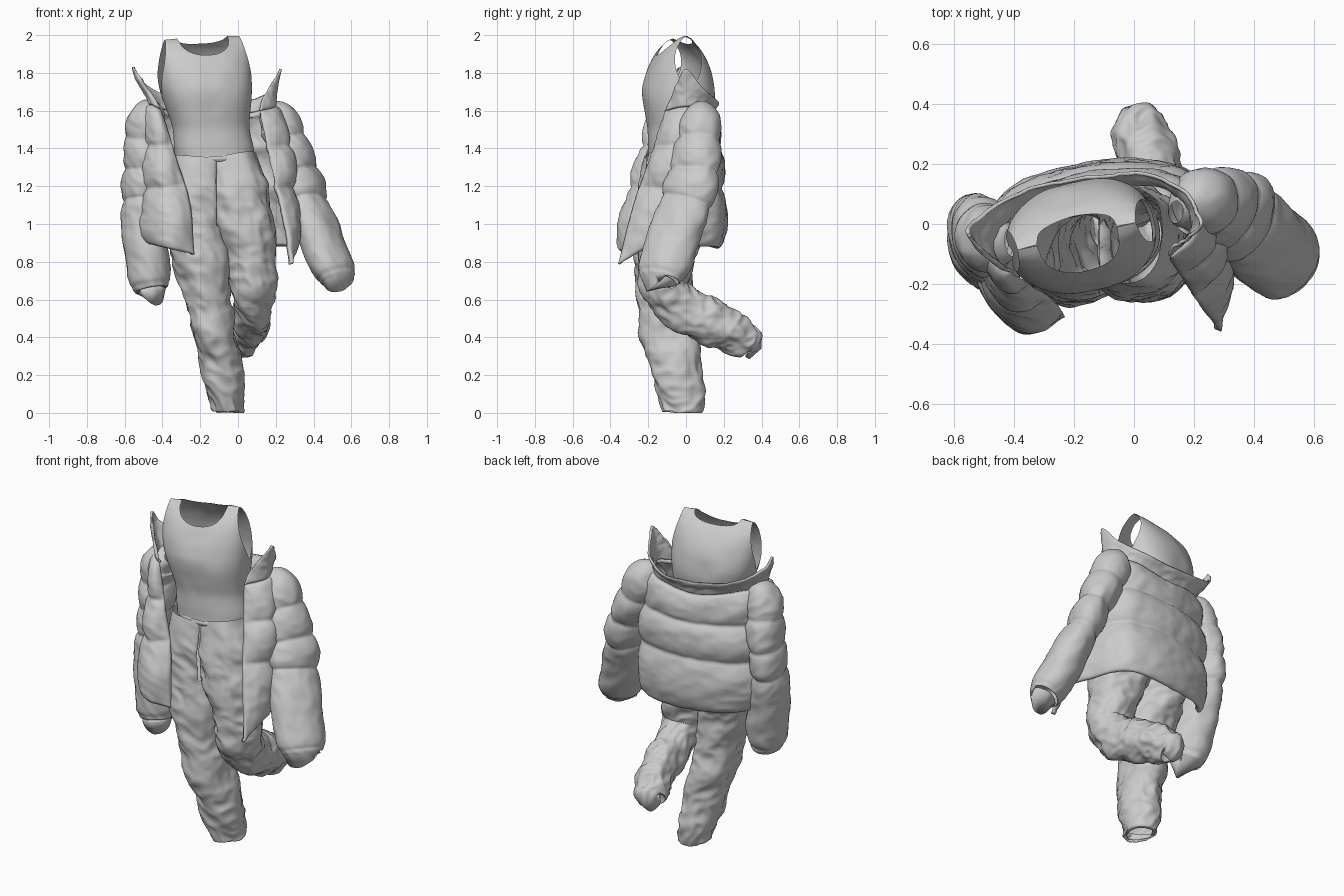
import bpy, math
from mathutils import Vector, Matrix, noise

if "Cube" in bpy.data.objects:
    bpy.data.objects.remove(bpy.data.objects["Cube"])


def spline(pts, t):
    """Smooth interpolation through a list of vectors at parameter t (0..len-1)."""
    n = len(pts)
    t = max(0, min(n - 1, t))
    i = min(int(t), n - 2)
    f = t - i
    b, c = pts[i], pts[i + 1]
    a = pts[i - 1] if i > 0 else b * 2 - c
    d = pts[i + 2] if i + 2 < n else c * 2 - b
    return 0.5 * (b * 2 + (c - a) * f + (a * 2 - b * 5 + c * 4 - d) * f * f
                  + (b * 3 - a - c * 3 + d) * f ** 3)


def lookup(table, x):
    """Value at x in a list of (x, value) pairs, averaged to round the kinks."""
    def raw(q):
        for (x0, v0), (x1, v1) in zip(table, table[1:]):
            if q <= x1:
                return v0 + (v1 - v0) * max(0.0, (q - x0) / (x1 - x0))
        return table[-1][1]
    w = max(0, min(.045, table[-1][0] - x))
    return sum(raw(x + w * k / 4) for k in range(-4, 5)) / 9


def puff(t, seams):
    """Rounded bulge, zero on each quilting seam."""
    for a, b in zip(seams, seams[1:]):
        if a <= t <= b:
            return math.sqrt(max(0.0, math.sin(math.pi * (t - a) / (b - a))))
    return 0.0


def wrinkle(p, freq):
    q = Vector((p.x * freq, p.y * freq, p.z * freq * 1.1 + p.x * freq * .7))
    return noise.noise(q) + 0.5 * (0.4 - abs(noise.noise(q * 1.9)) * 2)


def grid(name, rows, closed=False, flip=False, thickness=0.0, skip_x=None):
    n = len(rows[0])
    verts = [p for row in rows for p in row]
    faces = []
    for r in range(len(rows) - 1):
        for c in range(n if closed else n - 1):
            d = (c + 1) % n
            q = (r * n + c, (r + 1) * n + c, (r + 1) * n + d, r * n + d)
            if skip_x is not None and all(abs(verts[i].x - skip_x) < 1e-5 for i in q):
                continue
            faces.append(q[::-1] if flip else q)
    me = bpy.data.meshes.new(name)
    me.from_pydata(verts, [], faces)
    me.polygons.foreach_set("use_smooth", [True] * len(me.polygons))
    ob = bpy.data.objects.new(name, me)
    bpy.context.collection.objects.link(ob)
    if thickness:
        m = ob.modifiers.new("cloth_thickness", 'SOLIDIFY')
        m.thickness = thickness
        m.offset = -1


def tube(name, ctrl, steps=70, sides=56, seams=None, bulge=0.0, fold=0.0, freq=7, yaw=0.0, side=0):
    """Loft along (x, y, z, rx, ry) points; side=-1/+1 trims a trouser leg at the centre seam."""
    pts = [Vector(c) for c in ctrl]
    last = len(pts) - 1
    mid = -.115
    rows = []
    for s in range(steps + 1):
        t = last * s / steps
        p = spline(pts, t)
        axis = (Vector(spline(pts, t + .15)[:3]) - Vector(spline(pts, t - .15)[:3])).normalized()
        u = Vector((math.cos(yaw), math.sin(yaw), 0))
        u = (u - axis * u.dot(axis)).normalized()
        v = axis.cross(u)
        b = bulge * puff(t, seams) if seams else 0
        e = 1 - .25 * max(0, 1 - t / 2.5) if side else 1   # squarer section at the waist
        f = fold * min(1, .25 + t * .8)
        row = []
        for k in range(sides):
            a = 2 * math.pi * k / sides
            ca, sa = math.cos(a), math.sin(a)
            cu, sv = math.copysign(abs(ca) ** e, ca), math.copysign(abs(sa) ** e, sa)
            q = Vector(p[:3]) + u * cu * p[3] + v * sv * p[4]
            q += (u * ca + v * sa) * (b + f * wrinkle(q, freq))
            q.z = max(0.0, q.z)
            if side and q.z > .99 and (q.x - mid) * side < 0:
                q.x = mid
            row.append(q)
        rows.append(row)
    grid(name, rows, closed=True, flip=True, skip_x=mid if side else None)


# Tank top: front and back panels with neck and arm openings
CX = [(1.35, -.12), (1.49, -.14), (1.74, -.175), (2, -.19)]
HALF_W = [(1.35, .208), (1.43, .212), (1.48, .198), (1.56, .21), (1.68, .24), (1.76, .25), (2, .25)]
DEPTH = [(1.35, .155), (1.43, .16), (1.48, .15), (1.58, .17), (1.68, .187), (1.76, .177),
         (1.84, .152), (1.9, .12), (1.95, .08), (1.98, .042), (1.995, 0)]
ARM = [(1.35, 1), (1.74, 1), (1.77, .985), (1.85, .92), (1.92, .86), (2, .8)]


def tank_panel(name, sign, neck_drop):
    rows, n = [], 72
    for r in range(61):
        row = []
        for c in range(n + 1):
            u = math.sin(math.pi * (c / n - 0.5))
            top = 1.995 - neck_drop * math.sqrt(max(0, 1 - (u / .66) ** 2)) - .02 * max(0, -u)
            z = 1.35 + (top - 1.35) * r / 60
            zs = z + .02 * max(0, -u) * r / 60
            k = u * lookup(ARM, z)
            y = sign * lookup(DEPTH, zs) * max(0, 1 - abs(k) ** 2.4) ** (1 / 2.4)
            q = Matrix.Rotation(math.radians(13), 3, 'Z') @ Vector((k * lookup(HALF_W, z), y, 0))
            q += Vector((lookup(CX, z), -.04, z))
            q.y += sign * .008 * noise.noise(q * 9) * (1 - abs(u))
            row.append(q)
        rows.append(row)
    grid(name, rows, flip=sign < 0)


tank_panel("tank_top_front", -1, .1)
tank_panel("tank_top_back", 1, .04)

# Trousers: waistband and two legs (one standing, one kicked back)
tube("trouser_waistband", [(-.12, -.045, 1.33, .212, .16), (-.12, -.045, 1.345, .219, .167),
                           (-.12, -.045, 1.36, .214, .162)], steps=8, yaw=.15)
tube("trouser_leg_standing", [(-.2, -.06, 1.35, .135, .16), (-.215, -.07, 1.15, .16, .185),
                              (-.22, -.09, .95, .148, .175),
                              (-.195, -.11, .8, .145, .155), (-.155, -.105, .6, .125, .15),
                              (-.12, -.08, .4, .112, .15), (-.075, -.04, .2, .106, .135),
                              (-.055, -.015, .03, .09, .115), (-.055, -.015, .0, .065, .085)],
     steps=130, fold=.02, side=-1)
tube("trouser_leg_raised", [(-.04, -.035, 1.35, .135, .16), (.0, -.06, 1.15, .16, .185),
                            (.045, -.09, .95, .148, .17), (.075, -.1, .8, .125, .145),
                            (.085, -.1, .65, .115, .13), (.08, -.0, .55, .105, .125),
                            (.065, .14, .48, .1, .12), (.035, .25, .42, .095, .105),
                            (.01, .325, .375, .085, .09), (.007, .33, .37, .055, .06)],
     steps=130, fold=.022, freq=8, side=1)

# Jacket body and collar: control rows from left front edge, round the back, to right front edge
JACKET = [
    [(-.23, -.31, .84), (-.37, -.35, .87), (-.49, -.17, .9), (-.41, .06, .89),
     (-.12, .165, .87), (.15, .15, .88), (.26, -.04, .88), (.31, -.2, .87), (.295, -.36, .79)],
    [(-.255, -.27, 1.12), (-.39, -.3, 1.1), (-.49, -.14, 1.1), (-.41, .08, 1.1),
     (-.12, .175, 1.1), (.15, .155, 1.1), (.25, .0, 1.1), (.29, -.15, 1.1), (.225, -.28, 1.1)],
    [(-.335, -.21, 1.38), (-.42, -.22, 1.37), (-.48, -.1, 1.37), (-.4, .07, 1.37),
     (-.12, .165, 1.36), (.13, .15, 1.37), (.24, .04, 1.37), (.265, -.09, 1.37), (.16, -.18, 1.37)],
    [(-.41, -.16, 1.61), (-.455, -.14, 1.63), (-.47, -.06, 1.63), (-.37, .06, 1.6),
     (-.13, .13, 1.56), (.08, .13, 1.59), (.17, .07, 1.62), (.195, -.02, 1.62), (.12, -.11, 1.6)],
    [(-.51, -.09, 1.77), (-.56, -.03, 1.83), (-.52, .02, 1.76), (-.37, .11, 1.68),
     (-.12, .165, 1.64), (.08, .16, 1.66), (.19, .09, 1.72), (.23, .0, 1.82), (.16, -.06, 1.72)]]
ctrl = [[Vector(p) for p in row] for row in JACKET]


def jacket_point(u, v):
    return spline([spline(row, u) for row in ctrl], v)


def jacket_part(name, v0, v1, seams, bulge, thickness, rows_n):
    rows, n, e = [], 96, .02
    for r in range(rows_n + 1):
        v = v0 + (v1 - v0) * r / rows_n
        row = []
        for c in range(n + 1):
            u = 8 * c / n
            p = jacket_point(u, v)
            out = (jacket_point(u, v + e) - jacket_point(u, v - e)).cross(
                jacket_point(u + e, v) - jacket_point(u - e, v)).normalized()
            soft = math.sqrt(min(1, u / .5, (8 - u) / .5))
            row.append(p + out * (bulge * puff(v, seams) * soft + .009 * wrinkle(p, 8)))
        rows.append(row)
    grid(name, rows, thickness=thickness)


jacket_part("jacket_body", 0, 3, [0, 1.35, 2.15, 3], .036, .025, 72)
jacket_part("jacket_collar", 3, 4, [3, 4], .008, .012, 20)

# Quilted sleeves with gathered cuffs
SEAMS = [0, 1.6, 2.5, 3.4, 5]
tube("sleeve_right", [(.14, .04, 1.6, .03, .05), (.215, .07, 1.535, .085, .09), (.285, .055, 1.37, .085, .12),
                      (.355, .02, 1.18, .075, .13), (.405, -.035, 1.02, .08, .125),
                      (.515, -.13, .73, .09, .12), (.52, -.133, .715, .05, .07)],
     steps=110, seams=SEAMS, bulge=.024, fold=.01, yaw=-.5)
tube("sleeve_left", [(-.41, -.06, 1.62, .03, .05), (-.485, -.05, 1.55, .075, .085), (-.505, -.035, 1.38, .08, .115),
                     (-.52, -.045, 1.19, .075, .125), (-.51, -.065, 1.02, .085, .115),
                     (-.465, -.11, .68, .095, .11), (-.462, -.113, .665, .05, .07)],
     steps=110, seams=SEAMS, bulge=.024, fold=.01, yaw=.2)
